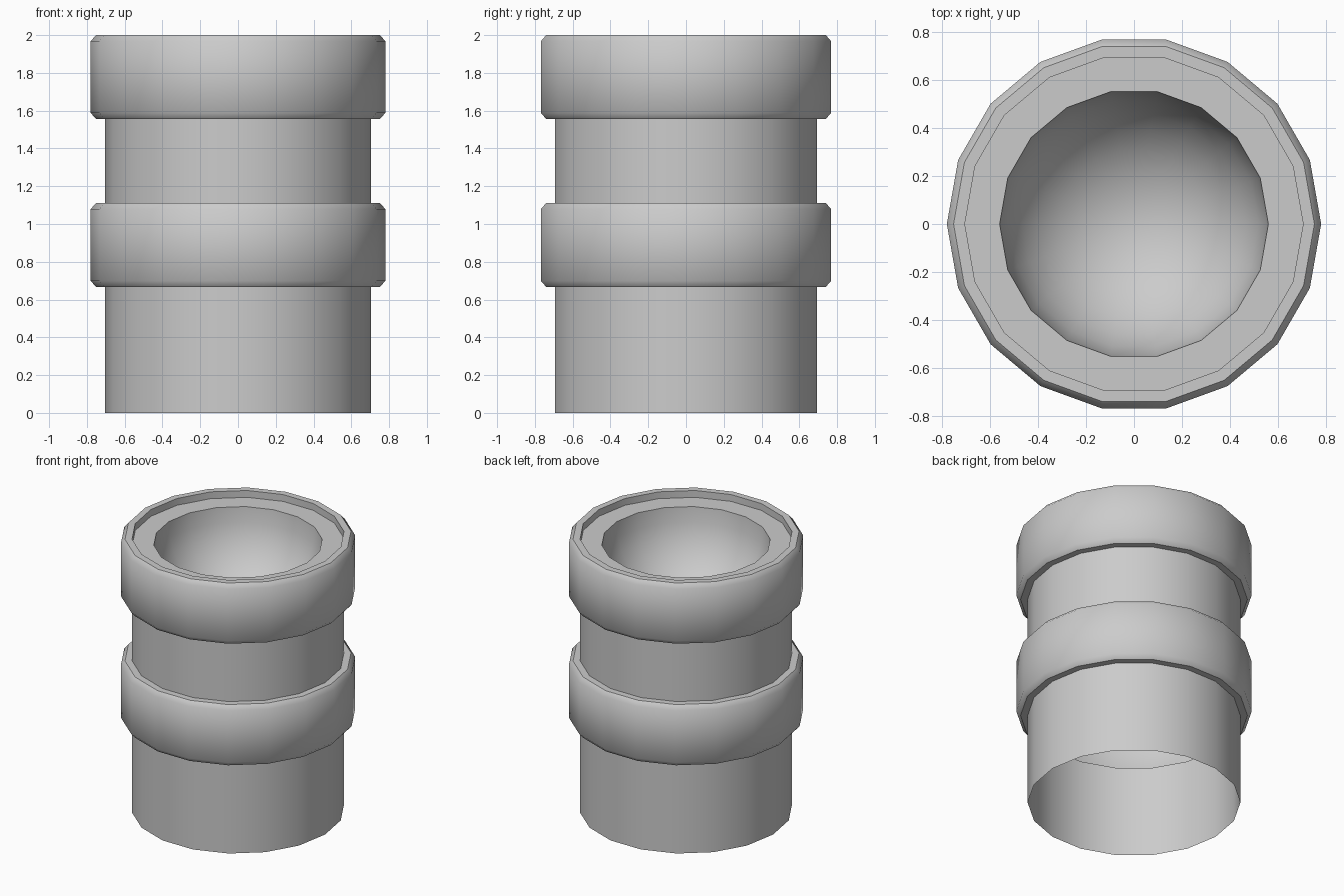
import bpy, math

if "Cube" in bpy.data.objects:
    bpy.data.objects.remove(bpy.data.objects["Cube"])

SIDES = 18
R_BODY, R_RIM, R_RING, R_HOLE = 0.705, 0.752, 0.78, 0.56
FLOOR = 1.95


def lathe(name, profile):
    """Spin (radius, z) points around z; a zero radius closes to a point."""
    verts, rings, faces = [], [], []
    for r, z in profile:
        start = len(verts)
        if r < 1e-4:
            verts.append((0, 0, z))
            rings.append([start] * SIDES)
        else:
            for i in range(SIDES):
                a = math.tau * i / SIDES
                verts.append((r * math.cos(a), r * math.sin(a), z))
            rings.append(list(range(start, start + SIDES)))
    for lo, hi in zip(rings, rings[1:]):
        for i in range(SIDES):
            j = (i + 1) % SIDES
            face = [lo[i], lo[j], hi[j], hi[i]]
            faces.append(list(dict.fromkeys(face)))
    mesh = bpy.data.meshes.new(name)
    mesh.from_pydata(verts, [], faces)
    obj = bpy.data.objects.new(name, mesh)
    bpy.context.collection.objects.link(obj)
    bpy.ops.object.select_all(action='DESELECT')
    obj.select_set(True)
    bpy.context.view_layer.objects.active = obj
    bpy.ops.object.shade_smooth_by_angle(angle=math.radians(45))
    return obj


def ring(z0, z1, c=0.032):
    """Chamfered band standing out from the body."""
    return [(R_BODY, z0), (R_RIM, z0), (R_RING, z0 + c),
            (R_RING, z1 - c), (R_RIM, z1), (R_BODY, z1)]


# Outer shell: open-bottomed tube, two bands, recessed top face
lathe("tube_shell", [(R_BODY, 0)] + ring(0.667, 1.111) + ring(1.556, 2.0)
      + [(R_BODY, FLOOR), (R_HOLE, FLOOR)])

# Rounded hollow inside the top
STEPS = 8
lathe("inner_bowl", [(R_HOLE * math.cos(k * math.pi / 2 / STEPS),
                      FLOOR - R_HOLE * math.sin(k * math.pi / 2 / STEPS))
                     for k in range(STEPS + 1)])
